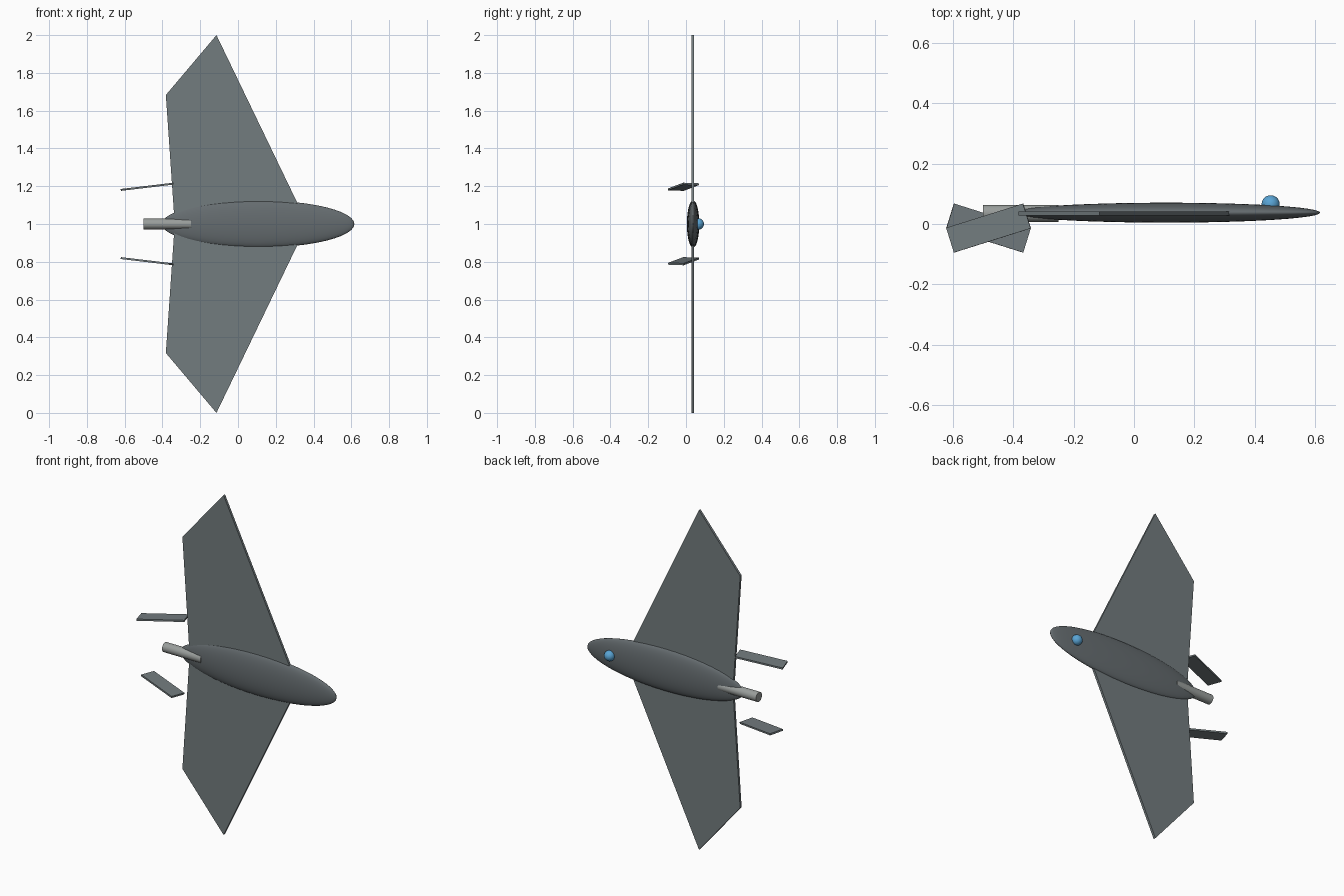
import bpy, bmesh
from math import radians, pi
from mathutils import Matrix, Vector

if "Cube" in bpy.data.objects:
    bpy.data.objects.remove(bpy.data.objects["Cube"])


def material(name, color):
    m = bpy.data.materials.new(name)
    m.diffuse_color = (*color, 1)
    m.use_nodes = True
    m.node_tree.nodes["Principled BSDF"].inputs["Base Color"].default_value = m.diffuse_color
    return m


dark_grey = material("dark_grey", (0.13, 0.15, 0.16))
wing_grey = material("wing_grey", (0.17, 0.20, 0.21))
warm_grey = material("warm_grey", (0.32, 0.34, 0.33))
blue = material("blue", (0.10, 0.37, 0.66))


def add_object(name, bm, mat, smooth=False):
    bmesh.ops.recalc_face_normals(bm, faces=bm.faces)
    mesh = bpy.data.meshes.new(name)
    for f in bm.faces:
        f.smooth = smooth and len(f.verts) <= 4
    bm.to_mesh(mesh)
    bm.free()
    mesh.materials.append(mat)
    ob = bpy.data.objects.new(name, mesh)
    bpy.context.collection.objects.link(ob)
    return ob


def ellipsoid(name, center, radii, mat, u=48, v=24):
    bm = bmesh.new()
    # sphere poles lie along x
    m = (Matrix.Translation(center) @ Matrix.Diagonal((*radii, 1))
         @ Matrix.Rotation(pi / 2, 4, 'Y'))
    bmesh.ops.create_uvsphere(bm, u_segments=u, v_segments=v, radius=1, matrix=m)
    return add_object(name, bm, mat, True)


# Fuselage and sensor dome
ellipsoid("fuselage", (0.107, 0.0375, 1), (0.509, 0.033, 0.125), dark_grey)
ellipsoid("sensor_dome", (0.452, 0.065, 1), (0.03, 0.03, 0.03), blue, 32, 16)

# Wing: half outline (x, height above centre) mirrored into one flat plate
half = [(0.368, 0), (-0.114, 1), (-0.382, 0.683), (-0.335, 0)]
outline = half + [(x, -z) for x, z in half[2:0:-1]]
bm = bmesh.new()
face = bm.faces.new([bm.verts.new((x, 0.028, 1 + z)) for x, z in outline])
ext = bmesh.ops.extrude_face_region(bm, geom=[face])["geom"]
bmesh.ops.translate(bm, vec=(0, 0.014, 0),
                    verts=[g for g in ext if isinstance(g, bmesh.types.BMVert)])
add_object("wing", bm, wing_grey)

# Exhaust nozzle along x
bm = bmesh.new()
bmesh.ops.create_cone(bm, cap_ends=True, segments=32, radius1=0.028, radius2=0.028,
                      depth=0.25, matrix=Matrix.Translation((-0.375, 0.035, 1))
                      @ Matrix.Rotation(pi / 2, 4, 'Y'))
add_object("exhaust_nozzle", bm, warm_grey, True)

# Tail fins: tilted plates, the lower one turned half around the x axis
for name, turn in (("upper_tail_fin", 0), ("lower_tail_fin", pi)):
    bm = bmesh.new()
    m = (Matrix.Translation((-0.481, -0.0135, 1)) @ Matrix.Rotation(turn, 4, 'X')
         @ Matrix.Translation((0, 0, 0.197))
         @ Matrix.Rotation(radians(-6.8), 4, 'Y') @ Matrix.Rotation(radians(17.4), 4, 'Z')
         @ Matrix.Diagonal((0.268, 0.086, 0.01, 1)))
    bmesh.ops.create_cube(bm, size=1, matrix=m)
    add_object(name, bm, wing_grey)
